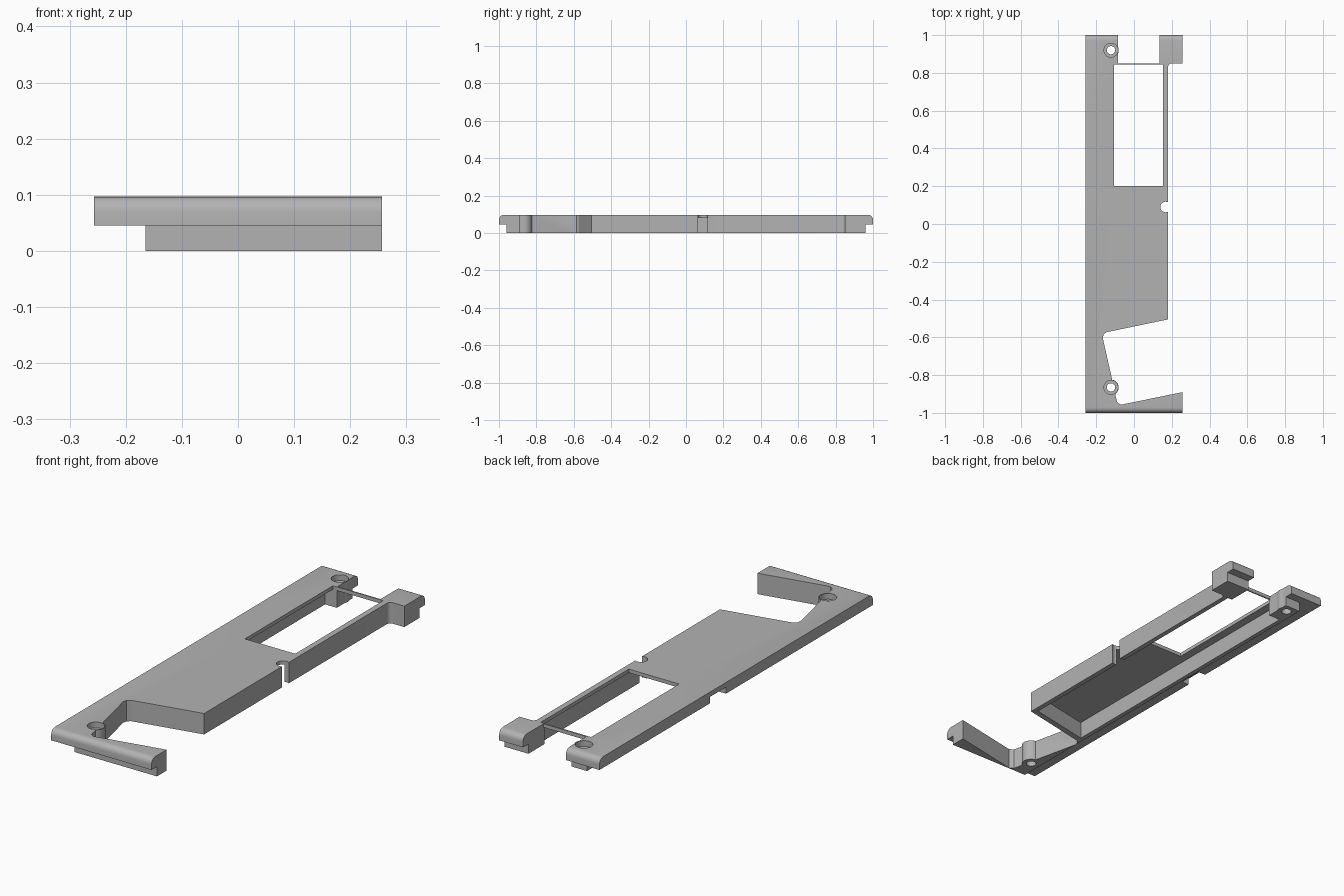
import bpy, bmesh, math
from mathutils import Matrix, Vector

cube = bpy.data.objects.get("Cube")
if cube:
    bpy.data.objects.remove(cube, do_unlink=True)

TOP, LIP, SKIN = 0.097, 0.045, 0.08
HALF_X, STEP_X, STEP_Y = 0.257, -0.165, 0.96

grey = bpy.data.materials.new("plain_grey")
grey.use_nodes = True
colour = (0.45, 0.45, 0.45, 1)
grey.diffuse_color = colour
grey.node_tree.nodes["Principled BSDF"].inputs["Base Color"].default_value = colour


def prism(name, points, low, high, along_x=False):
    """Extrude a closed outline; along_x reads the points as (y, z)."""
    bm = bmesh.new()
    face = bm.faces.new([bm.verts.new((p[0], p[1], low)) for p in points])
    out = bmesh.ops.extrude_face_region(bm, geom=[face])
    verts = [g for g in out["geom"] if isinstance(g, bmesh.types.BMVert)]
    bmesh.ops.translate(bm, verts=verts, vec=(0, 0, high - low))
    if along_x:
        turn = Matrix(((0, 0, 1, 0), (1, 0, 0, 0), (0, 1, 0, 0), (0, 0, 0, 1)))
        bm.transform(turn)
    bmesh.ops.recalc_face_normals(bm, faces=bm.faces)
    mesh = bpy.data.meshes.new(name)
    bm.to_mesh(mesh)
    bm.free()
    mesh.materials.append(grey)
    obj = bpy.data.objects.new(name, mesh)
    bpy.context.collection.objects.link(obj)
    return obj


def arc(cx, cy, r, start, end, steps):
    angles = [math.radians(start + (end - start) * i / steps) for i in range(steps + 1)]
    return [(cx + r * math.cos(a), cy + r * math.sin(a)) for a in angles]


def rect(x0, x1, y0, y1):
    return [(x0, y0), (x1, y0), (x1, y1), (x0, y1)]


def disc(x, y, r):
    return arc(x, y, r, 0, 350, 35)


def combine(target, tool, operation):
    """Apply a boolean and discard the tool."""
    mod = target.modifiers.new(tool.name, "BOOLEAN")
    mod.operation, mod.object, mod.solver = operation, tool, "EXACT"
    bpy.context.view_layer.objects.active = target
    bpy.ops.object.modifier_apply(modifier=mod.name)
    bpy.data.objects.remove(tool, do_unlink=True)


# Plan outline: angled front cut-out on one side, open slot at the back
outline = [(-HALF_X, -1), (HALF_X, -1), (HALF_X, -0.89), (-0.07, -0.957),
           (-0.088, -0.945), (-0.094, -0.925), (-0.112, -0.84), (-0.165, -0.605),
           (-0.161, -0.585), (-0.146, -0.573), (0.18, -0.505)]
outline += arc(0.2, 0.83, 0.02, 180, 90, 6)
outline += [(HALF_X, 0.85), (HALF_X, 1), (0.135, 1), (0.135, 0.85),
            (-0.085, 0.85), (-0.085, 1), (-HALF_X, 1)]
plate = prism("mounting_plate", outline, 0, TOP)

# Screw bosses
screws = [(-0.122, -0.865), (-0.122, 0.92)]
for x, y in screws:
    combine(plate, prism("boss", disc(x, y, 0.041), 0, TOP), "UNION")

# Side profile: stepped underside and rounded upper ends
r = 0.027
end = [(STEP_Y, 0), (STEP_Y, LIP), (1, LIP)] + arc(1 - r, TOP - r, r, 0, 90, 5)
profile = end + [(-y, z) for y, z in reversed(end)]
combine(plate, prism("end_profile", profile, -0.5, 0.5, True), "INTERSECT")

# Long flange underside, and the small notch in its edge
cuts = [("flange_step", rect(-0.4, STEP_X, -1.2, 1.2), -0.1, LIP),
        ("flange_notch", rect(-0.4, -0.22, 0.075, 0.19), -0.1, 0.075)]

# Hollow underside and the window through the top skin
trough = [(-0.145, -0.545), (0.157, -0.483), (0.157, 0.844), (-0.145, 0.844)]
cuts += [("trough", trough, -0.1, SKIN),
         ("window", rect(-0.105, 0.153, 0.2, 0.844), -0.1, 0.2),
         ("back_opening", rect(-0.085, 0.135, 0.8, 0.9), -0.1, SKIN),
         ("side_slot", disc(0.167, 0.09, 0.028), -0.1, 0.2)]

# Counterbored screw holes
for x, y in screws:
    cuts += [("screw_hole", disc(x, y, 0.022), -0.1, 0.2),
             ("screw_recess", disc(x, y, 0.037), 0.07, 0.2)]

for cut in cuts:
    combine(plate, prism(*cut), "DIFFERENCE")

# Smooth the round parts, keep the edges crisp
bpy.ops.object.select_all(action="DESELECT")
plate.select_set(True)
bpy.context.view_layer.objects.active = plate
bpy.ops.object.shade_smooth_by_angle(angle=math.radians(25))
